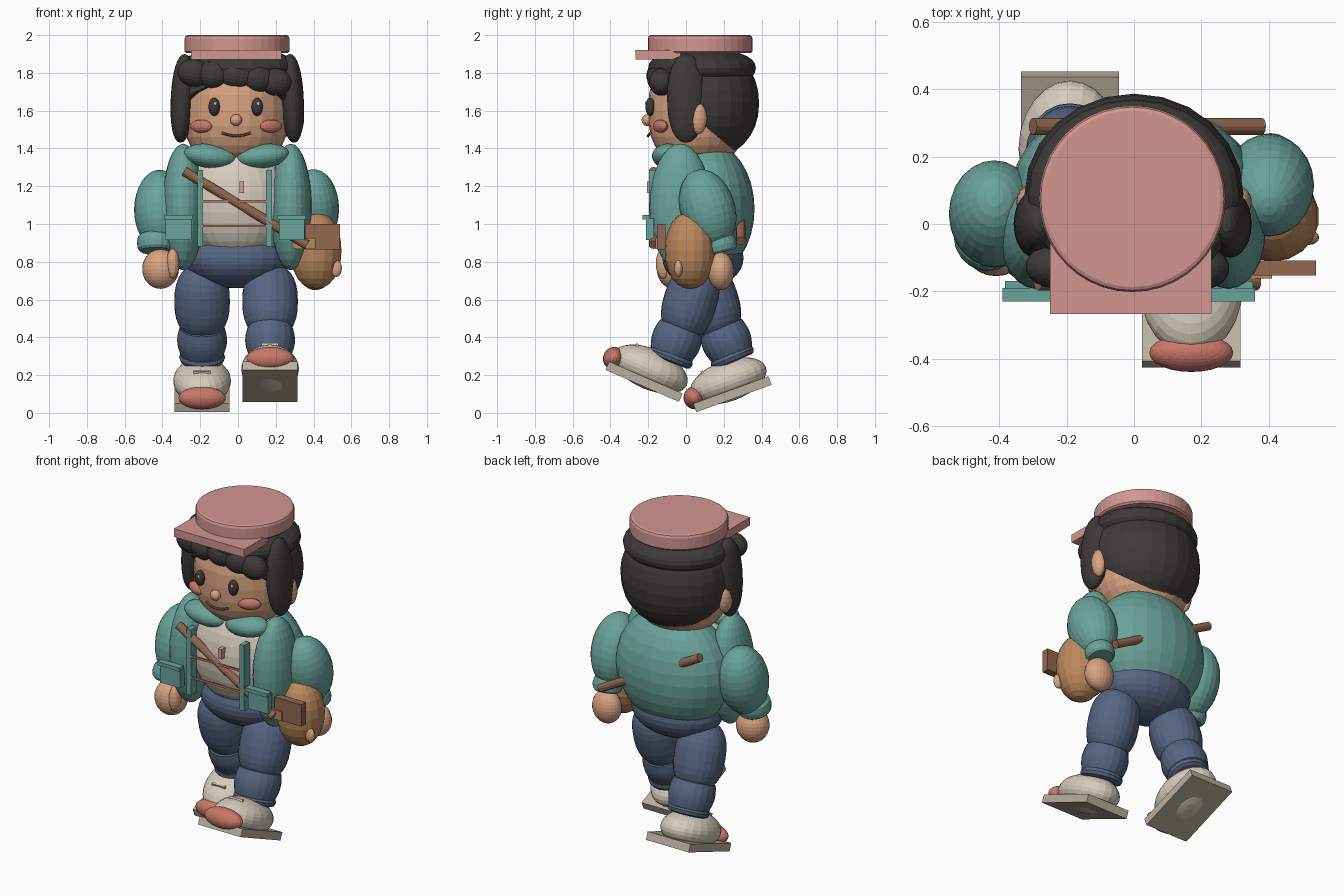
import bpy, bmesh, math
from mathutils import Matrix, Vector, Euler

if "Cube" in bpy.data.objects:
    bpy.data.objects.remove(bpy.data.objects["Cube"])


def colour(name, r, g, b):
    m = bpy.data.materials.new(name)
    lin = [((c / 255 + 0.055) / 1.055) ** 2.4 for c in (r, g, b)]
    m.diffuse_color = (*lin, 1)
    m.use_nodes = True
    m.node_tree.nodes["Principled BSDF"].inputs["Base Color"].default_value = m.diffuse_color
    return m


PINK = colour("hat_pink", 210, 150, 144)
BLACK = colour("hair_black", 61, 57, 56)
SKIN = colour("skin", 217, 164, 130)
RED = colour("coral_red", 201, 120, 105)
TEAL = colour("jacket_teal", 106, 163, 154)
CREAM = colour("cream", 213, 204, 188)
SOLE = colour("sole_grey", 186, 177, 158)
BLUE = colour("denim_blue", 86, 101, 129)
BROWN = colour("strap_brown", 146, 104, 80)
TAN = colour("bag_tan", 186, 136, 93)


def finish(bm, name, mat, matrix=Matrix()):
    bm.transform(matrix)
    bmesh.ops.recalc_face_normals(bm, faces=bm.faces)
    me = bpy.data.meshes.new(name)
    bm.to_mesh(me)
    bm.free()
    me.materials.append(mat)
    ob = bpy.data.objects.new(name, me)
    bpy.context.collection.objects.link(ob)
    return ob


def place(loc, rot):
    return Matrix.Translation(loc) @ Euler(rot).to_matrix().to_4x4()


def ball(name, mat, loc, r, rot=(0, 0, 0), n=2.0, seg=24, cut=None):
    """Ellipsoid; n above 2 makes the vertical profile boxier."""
    bm = bmesh.new()
    bmesh.ops.create_uvsphere(bm, u_segments=seg, v_segments=seg * 2 // 3, radius=1)
    for v in bm.verts:
        h = math.hypot(v.co.x, v.co.y)
        k = h ** (2 / n - 1) if h > 1e-4 else 1
        v.co = (v.co.x * k * r[0], v.co.y * k * r[1],
                math.copysign(abs(v.co.z) ** (2 / n), v.co.z) * r[2])
    bm.transform(place(loc, rot))
    if cut:
        geom = bm.verts[:] + bm.edges[:] + bm.faces[:]
        res = bmesh.ops.bisect_plane(bm, geom=geom, plane_co=cut[0], plane_no=cut[1], clear_inner=True)
        bmesh.ops.edgeloop_fill(bm, edges=[e for e in res["geom_cut"] if isinstance(e, bmesh.types.BMEdge)])
    return finish(bm, name, mat)


def box(name, mat, lo, hi, matrix=Matrix()):
    bm = bmesh.new()
    bmesh.ops.create_cube(bm, size=1)
    for v in bm.verts:
        v.co = [(a + b) / 2 + c * (b - a) for a, b, c in zip(lo, hi, v.co)]
    return finish(bm, name, mat, matrix)


def lathe(name, mat, p0, p1, profile, seg=20):
    """Round body along p0-p1; profile holds (fraction, radius) pairs."""
    p0, p1 = Vector(p0), Vector(p1)
    d = p1 - p0
    q = d.to_track_quat('Z', 'Y').to_matrix()
    bm = bmesh.new()
    rings = []
    for t, r in profile:
        rings.append([bm.verts.new(p0 + d * t + q @ Vector((
            r * math.cos(math.tau * i / seg), r * math.sin(math.tau * i / seg), 0))) for i in range(seg)])
    for a, b in zip(rings, rings[1:]):
        for i in range(seg):
            j = (i + 1) % seg
            bm.faces.new((a[i], a[j], b[j], b[i]))
    bm.faces.new(rings[0])
    bm.faces.new(rings[-1])
    return finish(bm, name, mat)


def barrel(r0, rm, r1, n=8):
    """Bulging limb profile with rounded ends."""
    out = [(-0.1, r0 * 0.6)]
    for i in range(n + 1):
        t = i / n
        out.append((t, r0 * (1 - t) + r1 * t + (rm - (r0 + r1) / 2) * math.sin(math.pi * t)))
    return out + [(1.1, r1 * 0.6)]


def rod(name, mat, p0, p1, r, seg=12):
    return lathe(name, mat, p0, p1, [(0, r), (1, r)], seg)


def cuff(name, mat, loc, r, h, rot):
    up = Euler(rot).to_matrix() @ Vector((0, 0, h))
    loc = Vector(loc)
    prof = [(0, r * .82), (.15, r * .95), (.5, r), (.85, r * .95), (1, r * .82)]
    lathe(name, mat, loc - up, loc + up, prof)


# Hat
lathe("hat_crown", PINK, (-.005, .075, 1.905), (-.005, .075, 2),
      [(0, .268), (.1, .277), (.82, .277), (.95, .272), (1, .262)], 40)
box("hat_brim", PINK, (-.25, -.268, 1.87), (.23, -.03, 1.92))

# Head and hair
ball("head", SKIN, (-.01, .06, 1.6), (.28, .26, .29), n=2.6)
ball("hair_back", BLACK, (0, .09, 1.64), (.325, .297, .3), n=2.15,
     cut=((0, .11, 1.51), (0, .64, .77)))
ball("hair_crown", BLACK, (0, .085, 1.825), (.315, .285, .105), n=2.2)
for i, (x, z, w) in enumerate([(-.235, 1.8, .088), (-.13, 1.79, .09), (-.01, 1.785, .1),
                               (.1, 1.77, .09), (.2, 1.752, .085)]):
    ball(f"fringe_{i}", BLACK, (x, -.145 + .35 * x * x, z), (w, .065, .073), (0, .15, 0), seg=18)
for s, side in ((-1, "right"), (1, "left")):
    ball(f"hair_lock_{side}", BLACK, (s * .29 - .004, 0, 1.665), (.062, .1, .235), (0, -s * .05, 0), n=2.2)
    ball(f"ear_{side}", SKIN, (s * .312, .065, 1.56), (.038, .046, .085), seg=16)
    x = -.012 + s * .114
    ball(f"eye_{side}", BLACK, (x, -.19, 1.62), (.03, .025, .048), seg=16)
    ball(f"eye_glint_{side}", CREAM, (x + .006, -.212, 1.638), (.008, .005, .01), seg=9)
    ball(f"cheek_{side}", RED, (-.01 + s * .185, -.135, 1.518), (.066, .028, .034), (0, 0, s * .5), seg=16)
ball("nose", SKIN, (-.01, -.205, 1.55), (.031, .03, .031), seg=16)
mouth = [(-.085, -.185, 1.482), (-.045, -.198, 1.47), (-.01, -.2, 1.466), (.03, -.198, 1.47), (.065, -.188, 1.482)]
for i, (a, b) in enumerate(zip(mouth, mouth[1:])):
    rod(f"mouth_{i}", BROWN, a, b, .007, 8)

# Torso
ball("jacket_back", TEAL, (0, .115, 1.08), (.36, .248, .355))
ball("shirt", CREAM, (-.01, 0, 1.12), (.28, .185, .3))
ball("hips", BLUE, (-.005, .09, .82), (.28, .215, .16))
for i, z in enumerate((.99, 1.12)):
    box(f"shirt_stripe_{i}", RED, (-.19, -.193, z - .006), (.17, -.185, z + .006))
box("shirt_button", SKIN, (.008, -.206, 1.165), (.032, -.165, 1.225))
for s, side in ((-1, "right"), (1, "left")):
    ball(f"jacket_front_{side}", TEAL, (s * .285 - .005, -.03, 1.09), (.11, .163, .335))
    ball(f"collar_{side}", TEAL, (s * .14 - .008, -.095, 1.36), (.14, .085, .064), (0, -s * .12, 0))
    x = s * .182 - .018
    box(f"zip_strip_{side}", TEAL, (x - .015, -.196, .88), (x + .015, -.14, 1.285))
    x = s * .3 - .015
    box(f"pocket_{side}", TEAL, (x - .068, -.213, .915), (x + .068, -.17, 1.03))
    box(f"pocket_flap_{side}", TEAL, (x - .075, -.23, 1.025), (x + .075, -.19, 1.048))

# Arms
ball("sleeve_right", TEAL, (-.415, .03, 1.075), (.135, .155, .215), (-.25, 0, 0))
cuff("sleeve_cuff_right", TEAL, (-.435, -.04, .9), .1, .045, (-.25, 0, 0))
ball("hand_right", SKIN, (-.41, -.065, .762), (.097, .09, .105))
ball("thumb_right", SKIN, (-.345, -.12, .79), (.034, .04, .08), seg=16)
ball("sleeve_left", TEAL, (.4, .115, 1.08), (.135, .145, .215), (.3, 0, 0))
cuff("sleeve_cuff_left", TEAL, (.405, .185, .89), .085, .04, (.25, 0, 0))
ball("hand_left", SKIN, (.41, .185, .75), (.09, .07, .1))
ball("thumb_left", SKIN, (.52, -.04, .765), (.03, .022, .045), seg=16)

# Satchel and strap
ball("bag", TAN, (.412, .022, .86), (.138, .134, .205), n=2.1, seg=18)
box("bag_flap", BROWN, (.355, -.153, .865), (.54, -.108, 1.0))
box("bag_buckle", TAN, (.29, -.162, .867), (.41, -.145, .925))
rod("strap_front", BROWN, (-.285, -.172, 1.28), (.365, -.172, .89), .025)
rod("strap_back", BROWN, (-.3, .29, 1.28), (.38, .29, .91), .025)

# Legs and shoes: side sign, hip, knee and ankle (y, z), sole centre, pitch
for s, side, hip, knee, ankle, sole, pitch in (
        (-1, "right", (.09, .76), (.185, .45), (.245, .31), (.246, .099), 20),
        (1, "left", (.07, .76), (-.025, .45), (-.08, .31), (-.222, .165), -23.5)):
    x = s * .18 - .01
    ball(f"thigh_{side}", BLUE,
         (x, (hip[0] + knee[0]) / 2, .59), (.147, .142, .2),
         (math.atan2(knee[0] - hip[0], .31), 0, 0), n=2.5)
    lathe(f"shin_{side}", BLUE, (x, *knee), (x, *ankle), barrel(.12, .132, .115))
    tilt = math.atan2(ankle[0] - knee[0], .14)
    cuff(f"trouser_cuff_{side}", BLUE, (x, ankle[0], ankle[1] - .015), .122, .026, (tilt, 0, 0))
    m = place((x, *sole), (math.radians(pitch), 0, 0))
    box(f"sole_{side}", SOLE, (-.146, -.212, -.024), (.146, .212, .024), m)
    rot = (math.radians(pitch), 0, 0)
    ball(f"shoe_{side}", CREAM, m @ Vector((0, .003, .074)), (.153, .212, .108), rot)
    ball(f"toe_cap_{side}", RED, m @ Vector((0, -.197, .05)), (.125, .056, .06), rot)
    box(f"lace_{side}", CREAM, (-.045, -.118, .14), (.045, -.105, .172), m)
